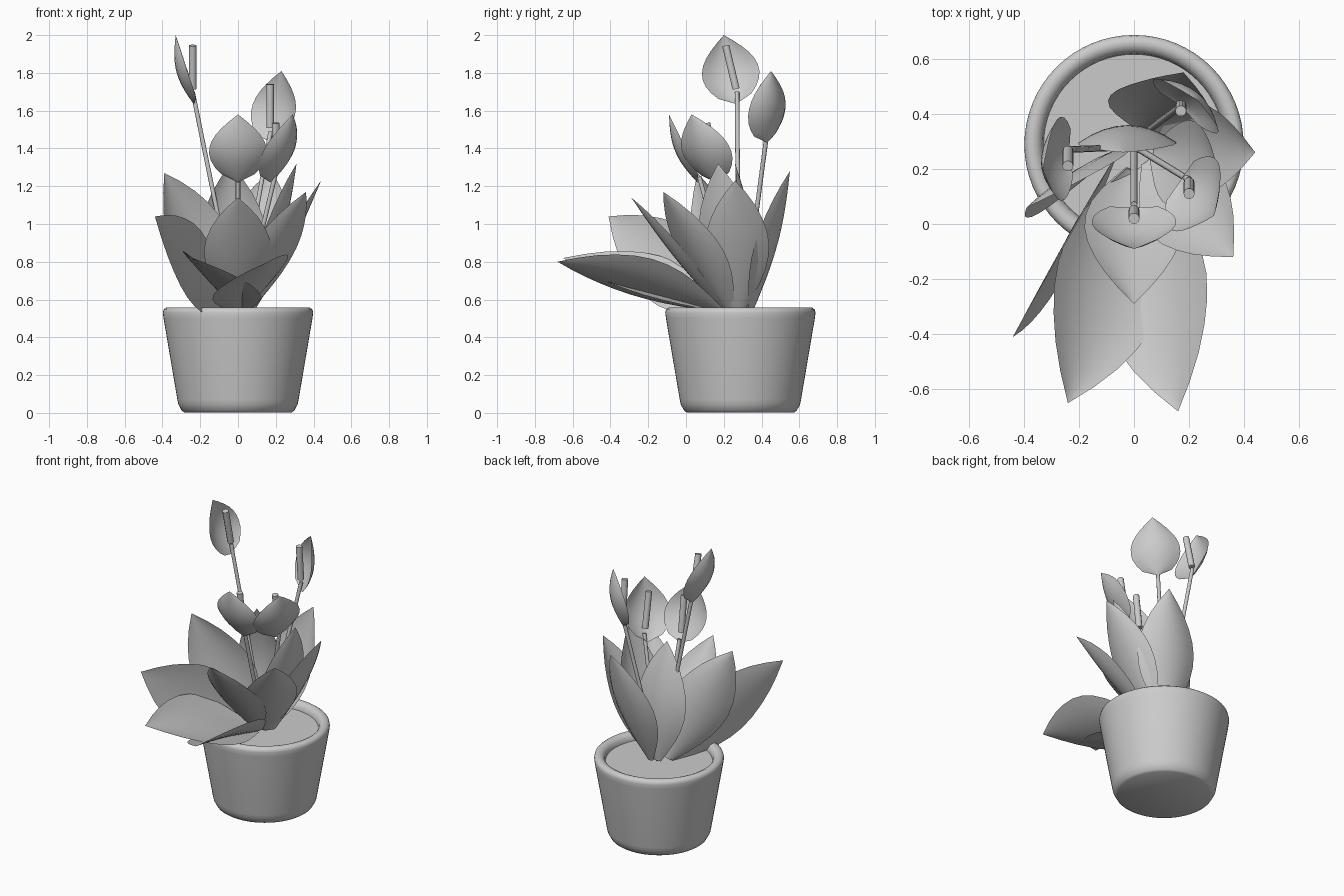
import bpy, bmesh, math
from mathutils import Vector as V

if "Cube" in bpy.data.objects:
    bpy.data.objects.remove(bpy.data.objects["Cube"])

PC = V((0, 0.288, 0))  # pot centre


def finish(name, bm):
    me = bpy.data.meshes.new(name)
    bm.to_mesh(me)
    bm.free()
    for p in me.polygons:
        p.use_smooth = True
    ob = bpy.data.objects.new(name, me)
    bpy.context.collection.objects.link(ob)
    return ob


def lathe(name, profile, n=64):
    bm = bmesh.new()
    rings = []
    for r, z in profile:
        if r == 0:
            rings.append([bm.verts.new(PC + V((0, 0, z)))])
        else:
            rings.append([bm.verts.new(PC + V((r * math.cos(2 * math.pi * i / n),
                          r * math.sin(2 * math.pi * i / n), z))) for i in range(n)])
    for a, b in zip(rings, rings[1:]):
        for i in range(n):
            j = (i + 1) % n
            loop = [a[i % len(a)], a[j % len(a)], b[j % len(b)], b[i % len(b)]]
            bm.faces.new(list(dict.fromkeys(loop)))
    bmesh.ops.recalc_face_normals(bm, faces=bm.faces)
    ob = finish(name, bm)
    bpy.context.view_layer.objects.active = ob
    ob.select_set(True)
    bpy.ops.object.shade_smooth_by_angle(angle=math.radians(50))
    ob.select_set(False)


def interp(vals, t):
    f = t * (len(vals) - 1)
    i = min(int(f), len(vals) - 2)
    return vals[i] + (vals[i + 1] - vals[i]) * (f - i)


LEAF = [0.15, 0.42, 0.67, 0.86, 0.97, 1.0, 0.94, 0.80, 0.60, 0.33, 0.0]
SPATHE = [0.0, 0.58, 0.80, 0.94, 1.0, 0.99, 0.91, 0.76, 0.55, 0.29, 0.0]


def blade(name, base, tip, hw, normal, cup, arch, widths):
    """Cupped pointed leaf; edges bend towards the normal, arch bows the midrib."""
    base, tip = V(base), V(tip)
    d = (tip - base).normalized()
    side = d.cross(V(normal)).normalized()
    up = side.cross(d).normalized()
    nu, nv = 20, 8
    bm = bmesh.new()
    rows = []
    for i in range(nu + 1):
        t = i / nu
        w = hw * interp(widths, t)
        mid = base.lerp(tip, t) + up * arch * math.sin(math.pi * t)
        row = []
        for j in range(nv + 1):
            s = 2 * j / nv - 1
            row.append(bm.verts.new(mid + side * w * s + up * cup * w * s * s))
        rows.append(row)
    for a, b in zip(rows, rows[1:]):
        for j in range(nv):
            bm.faces.new((a[j], a[j + 1], b[j + 1], b[j]))
    bmesh.ops.remove_doubles(bm, verts=bm.verts, dist=1e-5)
    finish(name, bm)


def rod(name, pts, r):
    cu = bpy.data.curves.new(name, 'CURVE')
    cu.dimensions = '3D'
    cu.bevel_depth = r
    cu.bevel_resolution = 3
    cu.use_fill_caps = True
    sp = cu.splines.new('POLY')
    sp.points.add(len(pts) - 1)
    for p, c in zip(sp.points, pts):
        p.co = (*c, 1)
    bpy.context.collection.objects.link(bpy.data.objects.new(name, cu))


# Pot with rounded rim, and soil
lathe("pot", [(0, 0.003), (0.285, 0.003), (0.298, 0.012), (0.316, 0.045), (0.321, 0.07),
              (0.394, 0.50), (0.398, 0.53), (0.394, 0.547), (0.38, 0.557), (0.362, 0.558),
              (0.345, 0.55), (0.332, 0.533), (0.328, 0.51), (0.325, 0.47)])
lathe("soil", [(0.329, 0.51), (0, 0.51)])

# Leaves: base, tip, half width, upper-side direction, cup, arch
leaves = [
    ((0.03, 0.18, 0.54), (0.16, -0.68, 0.80), 0.225, (-0.48, 0, 1), 0.22, 0.01),
    ((0.00, 0.19, 0.54), (-0.24, -0.65, 0.82), 0.225, (0.48, 0, 1), 0.22, 0.02),
    ((-0.07, 0.24, 0.53), (-0.44, -0.41, 1.04), 0.215, (0.87, -0.42, 0.1), 0.12, 0.0),
    ((0.00, 0.20, 0.53), (0.00, -0.29, 1.14), 0.18, (0, 1, 1), 0.35, -0.02),
    ((0.05, 0.23, 0.53), (0.36, -0.12, 1.17), 0.17, (-0.7, 0.7, 0.6), 0.3, -0.02),
    ((0.08, 0.28, 0.53), (0.44, 0.26, 1.23), 0.17, (-1, 0, 0.5), 0.3, -0.02),
    ((0.03, 0.35, 0.53), (0.18, 0.55, 1.28), 0.19, (-0.25, -1, 0.3), 0.35, -0.03),
    ((-0.06, 0.27, 0.53), (-0.39, 0.06, 1.27), 0.19, (0.54, -0.84, 0.05), 0.3, -0.02),
    ((0.07, 0.26, 0.53), (0.31, 0.17, 1.32), 0.16, (-1, 0.3, 0.3), 0.3, -0.03),
    ((-0.01, 0.33, 0.53), (-0.04, 0.26, 1.32), 0.18, (0, -1, 0), 0.35, -0.06),
]
for i, (b, t, w, n, c, a) in enumerate(leaves):
    blade(f"leaf_{i + 1}", b, t, w, n, c, a, LEAF)

# Flowers: stem foot, stem top, spathe base, spathe tip, half width, inward side, spadix ends
flowers = [
    ((0, 0.27, 0.52), (0, 0.07, 1.25), (0, 0.06, 1.22), (0, -0.09, 1.58), 0.153,
     (0, 1, 0.3), (0, 0.05, 1.29), (0, 0.02, 1.53)),
    ((0.0, 0.28, 0.52), (-0.24, 0.27, 1.70), (-0.235, 0.265, 1.635), (-0.33, 0.20, 2.0), 0.152,
     (1, 0, 0.3), (-0.24, 0.265, 1.715), (-0.24, 0.21, 1.945)),
    ((0.0, 0.30, 0.52), (0.172, 0.43, 1.49), (0.17, 0.43, 1.43), (0.23, 0.45, 1.81), 0.152,
     (-0.63, -0.77, 0.2), (0.17, 0.43, 1.51), (0.17, 0.41, 1.74)),
    ((0.02, 0.27, 0.52), (0.20, 0.16, 1.27), (0.17, 0.16, 1.22), (0.29, 0.03, 1.58), 0.152,
     (-0.84, 0.54, 0.3), (0.20, 0.15, 1.30), (0.20, 0.11, 1.535)),
]
for i, (f, s, b, t, w, n, p, q) in enumerate(flowers, 1):
    rod(f"flower_stem_{i}", [f, s], 0.012)
    blade(f"spathe_{i}", b, t, w, n, 0.38, -0.045, SPATHE)
    rod(f"spadix_{i}", [p, q], 0.02)
